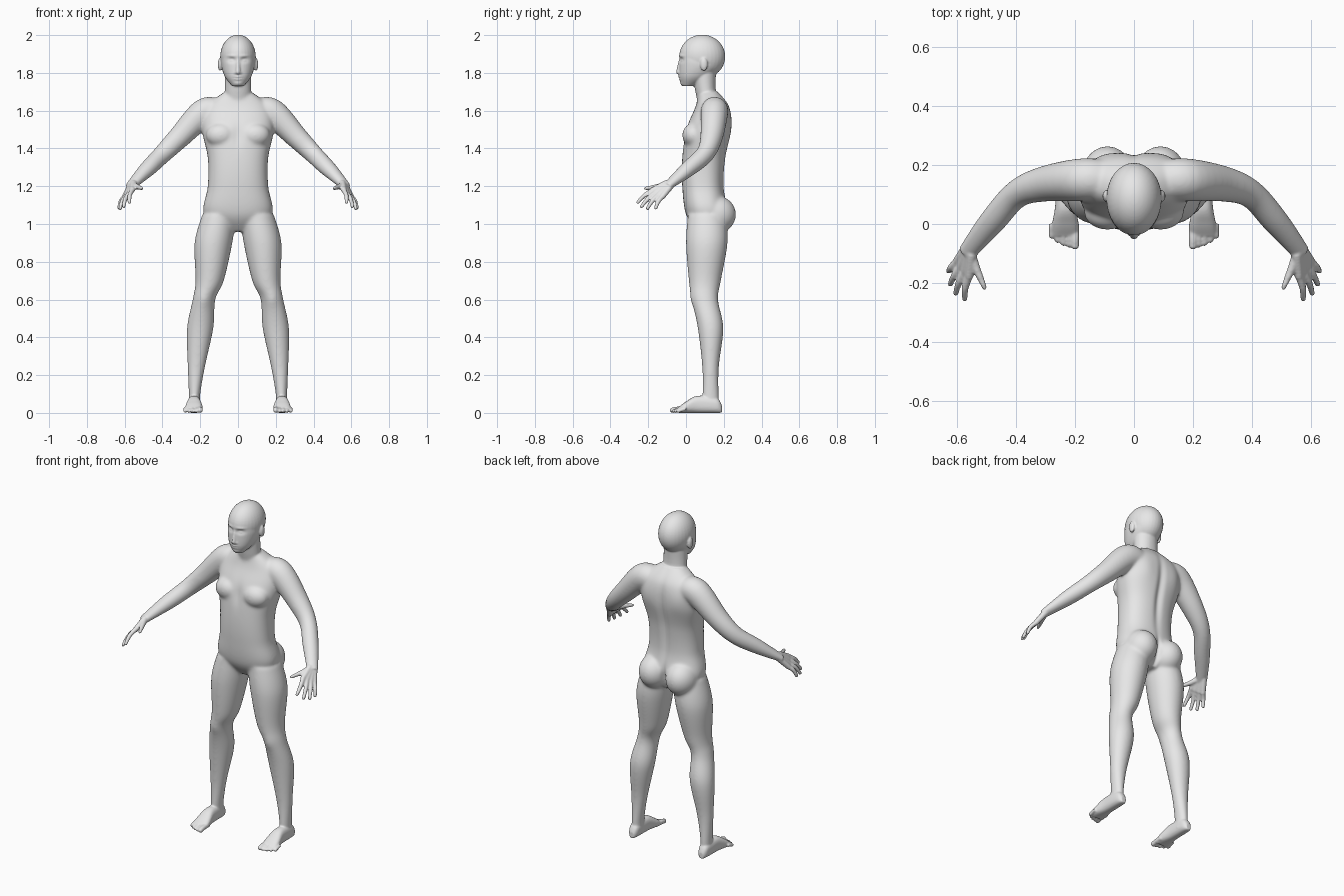
import bpy
import bmesh
import math
from mathutils import Vector, Matrix

if "Cube" in bpy.data.objects:
    bpy.data.objects.remove(bpy.data.objects["Cube"], do_unlink=True)

AXIS_X, AXIS_Y, AXIS_Z = Matrix.Identity(3)
bm = bmesh.new()


def spline(keys, steps=6):
    """Smooth curve through key tuples of any length."""
    points = [Vector(key) for key in keys]
    points = [points[0], *points, points[-1]]
    curve = []
    for before, start, end, after in zip(points, points[1:], points[2:], points[3:]):
        leave, arrive = (end - before) / 2, (after - start) / 2
        for step in range(steps):
            t = step / steps
            ease = t * t * (3 - 2 * t)
            curve.append(start.lerp(end, ease)
                         + leave * t * (1 - t) ** 2 - arrive * t * t * (1 - t))
    return curve + [points[-1]]


def loft(keys, axes=None, power=2, side=1, sides=40):
    """Closed skin over rings (x, y, z, half width, half depth)."""
    path = spline(keys)
    centres = [Vector(point[:3]) for point in path]
    rings = []
    for i, point in enumerate(path):
        if axes:
            across, along = axes
        else:
            tangent = centres[min(i + 1, len(path) - 1)] - centres[max(i - 1, 0)]
            across = tangent.cross(AXIS_Z).normalized()
            along = across.cross(tangent).normalized()
        ring = []
        for k in range(sides):
            angle = math.tau * k / sides
            c, s = math.cos(angle), math.sin(angle)
            place = (centres[i]
                     + across * math.copysign(abs(c) ** (2 / power), c) * point[3]
                     + along * math.copysign(abs(s) ** (2 / power), s) * point[4])
            ring.append(bm.verts.new((place.x * side, place.y, place.z)))
        rings.append(ring)
    for lower, upper in zip(rings, rings[1:]):
        for k in range(sides):
            bm.faces.new((lower[k - 1], lower[k], upper[k], upper[k - 1]))
    bm.faces.new(rings[0])
    bm.faces.new(rings[-1])


def stack(rows, power):
    """Centred loft from rows (height, half width, front, back)."""
    loft([(0, (front + back) / 2, height, width, (back - front) / 2)
          for height, width, front, back in rows], (AXIS_X, AXIS_Y), power)


def ball(centre, radii, side=1):
    place = Matrix.Translation((centre[0] * side, centre[1], centre[2]))
    bmesh.ops.create_uvsphere(bm, u_segments=32, v_segments=24, radius=1,
                              matrix=place @ Matrix.Diagonal((*radii, 1)))


def digit(points, base, tip, side=1):
    """Round tapering limb with a rounded end."""
    keys = []
    for i, point in enumerate(points):
        radius = base + (tip - base) * i / (len(points) - 1)
        keys.append((*point, radius, radius))
    loft(keys, side=side, sides=20)
    ball(points[-1], (tip, tip, tip), side)


# Torso
stack([(.96, .05, .06, .17), (1.05, .18, 0, .22), (1.2, .16, -.02, .2),
       (1.35, .16, -.02, .21), (1.5, .19, 0, .24), (1.62, .17, .05, .23),
       (1.7, .07, .07, .17)], 2.4)

# Neck
stack([(1.6, .08, .07, .2), (1.7, .07, .05, .16), (1.82, .07, .03, .16)], 2)

# Skull, jaw and nose
ball((0, .086, 1.886), (.094, .122, .116))
stack([(1.73, .03, -.02, .04), (1.78, .07, -.035, .13),
       (1.85, .09, -.035, .19), (1.91, .08, -.03, .15)], 2.2)
digit([(0, -.03, 1.87), (0, -.04, 1.805)], .008, .013)

for side in (1, -1):
    # Nostril, ear, chest and buttock
    ball((.012, -.032, 1.8), (.01, .01, .008), side)
    ball((.095, .095, 1.845), (.012, .02, .035), side)
    ball((.09, .04, 1.47), (.08, .06, .065), side)
    ball((.09, .16, 1.05), (.09, .105, .1), side)

    # Leg
    loft([(.1, .11, 1.05, .09, .1), (.13, .11, .9, .1, .11), (.15, .1, .7, .075, .085),
          (.18, .1, .6, .06, .07), (.2, .13, .45, .07, .068), (.22, .13, .25, .047, .045),
          (.23, .13, .1, .03, .042), (.23, .13, .03, .03, .045)],
         (AXIS_X, AXIS_Y), side=side)

    # Foot, resting on the floor: position, half width, half height
    foot = [(.19, .015, .02), (.16, .03, .04), (.06, .035, .045),
            (0, .045, .03), (-.04, .045, .015)]
    loft([(.233, y, height, width, height) for y, width, height in foot],
         (AXIS_X, AXIS_Z), 2.5, side)

    # Toes, largest on the inside
    for i in range(5):
        radius = .01 if i else .014
        x, tip = .2 + .02 * i, -.073 + .002 * i * i
        digit([(x, 0, .02), (x, tip + .03, .02), (x, tip, radius)], radius, radius, side)

    # Arm
    loft([(.1, .15, 1.6, .065, .06), (.18, .15, 1.59, .073, .075), (.31, .135, 1.46, .06, .06),
          (.4, .1, 1.37, .048, .05), (.48, .01, 1.29, .045, .042), (.57, -.1, 1.2, .03, .02)],
         side=side)

    # Palm and four fingers, spread evenly from first to last
    wrist = Vector((.56, -.09, 1.21))
    first_knuckle, last_knuckle = Vector((.56, -.175, 1.18)), Vector((.6, -.125, 1.145))
    first_tip, last_tip = Vector((.575, -.255, 1.115)), Vector((.63, -.16, 1.085))
    reach = Vector((1, -1, -1)) * .014
    for i in range(4):
        knuckle = first_knuckle.lerp(last_knuckle, i / 3)
        tip = first_tip.lerp(last_tip, i / 3) + reach * math.sin(math.pi * i / 3)
        start = wrist + (knuckle - first_knuckle.lerp(last_knuckle, .5)) * .4
        digit([start, knuckle], .018, .015, side)
        digit([knuckle, knuckle.lerp(tip, .5) + Vector((.006, -.004, .004)), tip],
              .0135, .0095, side)

    # Thumb
    digit([wrist, (.54, -.14, 1.2), (.507, -.217, 1.188)], .02, .0105, side)

bmesh.ops.recalc_face_normals(bm, faces=bm.faces)
mesh = bpy.data.meshes.new("body")
bm.to_mesh(mesh)
bm.free()
body = bpy.data.objects.new("body", mesh)
bpy.context.collection.objects.link(body)


def bake():
    """Make the modifier result the real mesh."""
    bpy.context.view_layer.update()
    graph = bpy.context.evaluated_depsgraph_get()
    done = bpy.data.meshes.new_from_object(body.evaluated_get(graph))
    body.modifiers.clear()
    body.data = done


# Fuse the parts into one skin
fuse = body.modifiers.new("fuse", "REMESH")
fuse.mode = "VOXEL"
fuse.voxel_size = .005
bake()

# Blend the joints strongly, but keep head, hands and feet crisp
group = body.vertex_groups.new(name="soft")
for vert in body.data.vertices:
    x, z = abs(vert.co.x), vert.co.z
    weight = min((z - .1) / .1, (1.7 - z) / .04, (.54 - x) / .06, 1)
    if weight > 0:
        group.add([vert.index], weight, "REPLACE")
blend = body.modifiers.new("blend", "SMOOTH")
blend.iterations = 45
blend.vertex_group = group.name
polish = body.modifiers.new("polish", "SMOOTH")
polish.iterations = 4
bake()

# Sculpted detail: x, z, x radius, z radius, amount
front_dabs = [
    (.036, 1.868, .02, .012, -.012),   # eye socket
    (.036, 1.866, .013, .007, .007),   # eye
    (.036, 1.89, .025, .007, .004),    # brow
    (0, 1.774, .02, .012, .007),       # lips
    (0, 1.774, .02, .003, -.008),      # mouth line
    (0, 1.745, .02, .01, .005),        # chin
    (0, 1.47, .025, .06, -.007),       # breastbone
    (.18, .6, .03, .04, .005),         # kneecap
]
back_dabs = [
    (0, 1.4, .022, .2, -.013),         # spine
    (.1, 1.53, .05, .07, .006),        # shoulder blade
    (0, 1.03, .013, .07, -.022),       # cleft
]
vertices = body.data.vertices
normals = [vert.normal.copy() for vert in vertices]
for vert, normal in zip(vertices, normals):
    push = 0
    for x, z, wide, tall, amount in (back_dabs if normal.y > 0 else front_dabs):
        far = ((abs(vert.co.x) - x) / wide) ** 2 + ((vert.co.z - z) / tall) ** 2
        push += amount * math.exp(-far) * abs(normal.y)
    vert.co += normal * push

# Single plain grey skin
grey = bpy.data.materials.new("plain grey")
grey.use_nodes = True
grey.diffuse_color = (.8, .8, .8, 1)
grey.node_tree.nodes["Principled BSDF"].inputs["Base Color"].default_value = grey.diffuse_color
body.data.materials.clear()
body.data.materials.append(grey)
for face in body.data.polygons:
    face.use_smooth = True
